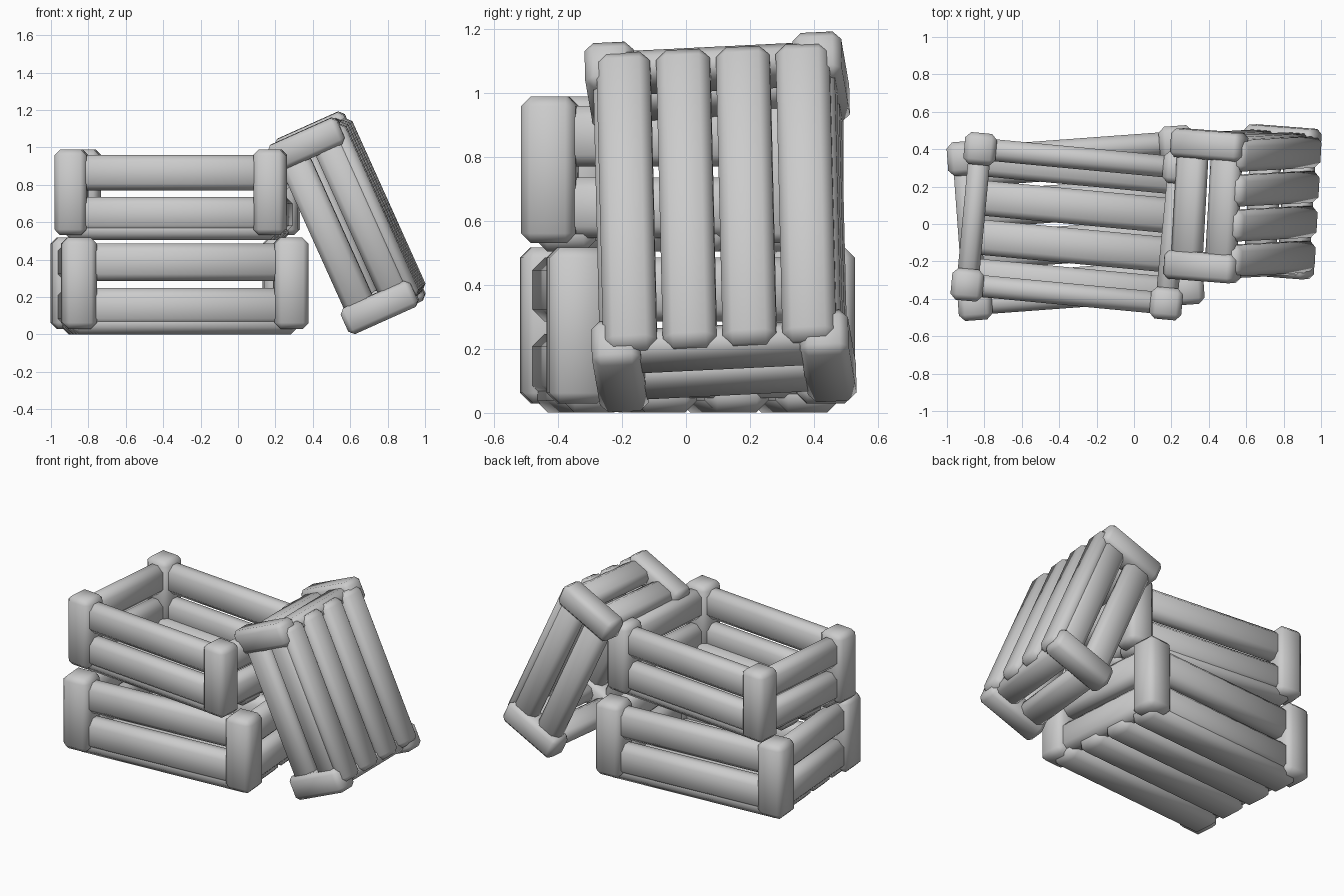
import bpy
import bmesh
import math
from mathutils import Matrix, Vector

default_cube = bpy.data.objects.get("Cube")
if default_cube:
    bpy.data.objects.remove(default_cube, do_unlink=True)

# Single pale grey material
grey = bpy.data.materials.new("pale_grey")
grey.use_nodes = True
colour = (0.6, 0.6, 0.6, 1.0)
grey.diffuse_color = colour
grey.node_tree.nodes["Principled BSDF"].inputs["Base Color"].default_value = colour

# Crate proportions
POST_X, POST_Y = 0.568, 0.388
POST_SIZE, POST_LOW, POST_TOP = 0.182, 0.03, 0.517
SLAT_TALL, SLAT_THICK = 0.2, 0.125
SLAT_HEIGHTS = (0.147, 0.385)


def chamfered_block(name, size, centre, chamfer, placement):
    """Box with every edge chamfered and softly shaded."""
    bm = bmesh.new()
    bmesh.ops.create_cube(bm, size=1.0)
    bmesh.ops.scale(bm, vec=Vector(size), verts=bm.verts)
    bmesh.ops.bevel(bm, geom=bm.edges[:], offset=chamfer, segments=1,
                    profile=0.5, affect='EDGES')
    bmesh.ops.translate(bm, vec=Vector(centre), verts=bm.verts)
    for face in bm.faces:
        face.smooth = True
    mesh = bpy.data.meshes.new(name)
    bm.to_mesh(mesh)
    bm.free()
    mesh.materials.append(grey)
    obj = bpy.data.objects.new(name, mesh)
    obj.matrix_world = placement
    bpy.context.collection.objects.link(obj)
    return obj


def build_crate(label, placement):
    # Corner posts
    for sx in (-1, 1):
        for sy in (-1, 1):
            chamfered_block(label + "_corner_post",
                            (POST_SIZE, POST_SIZE, POST_TOP - POST_LOW),
                            (sx * POST_X, sy * POST_Y, (POST_LOW + POST_TOP) / 2),
                            0.032, placement)
    # Two slats on each long side and each end
    for z in SLAT_HEIGHTS:
        for s in (-1, 1):
            chamfered_block(label + "_side_slat",
                            (2 * POST_X, SLAT_THICK, SLAT_TALL),
                            (0, s * POST_Y, z), 0.038, placement)
            chamfered_block(label + "_end_slat",
                            (SLAT_THICK, 2 * POST_Y, SLAT_TALL),
                            (s * POST_X, 0, z), 0.038, placement)
    # Floor slats
    for i in range(4):
        chamfered_block(label + "_floor_slat", (1.21, SLAT_TALL, 0.12),
                        (0, (i - 1.5) * 0.223, 0.061), 0.038, placement)


def standing(x, y, z, degrees, scale):
    return (Matrix.Translation((x, y, z))
            @ Matrix.Rotation(math.radians(degrees), 4, 'Z')
            @ Matrix.Scale(scale, 4))


# Two stacked crates, twisted against each other
build_crate("lower_crate", standing(-0.312, 0.005, 0, 4.2, 1.0))
build_crate("upper_crate", standing(-0.325, -0.012, 0.503, -5.4, 0.94))

# Smaller crate leaning on its end, open side towards the stack
along = Vector((-0.41, -0.022, 0.91)).normalized()
across = Vector((0.06, 0.997, 0.038))
across = (across - along * across.dot(along)).normalized()
upward = along.cross(across)
turn = Matrix((along, across, upward)).transposed().to_4x4()
middle = Matrix.Translation((0, 0, -(POST_LOW + POST_TOP) / 2))
build_crate("leaning_crate", Matrix.Translation((0.58, 0.108, 0.597))
            @ turn @ Matrix.Scale(0.84, 4) @ middle)
